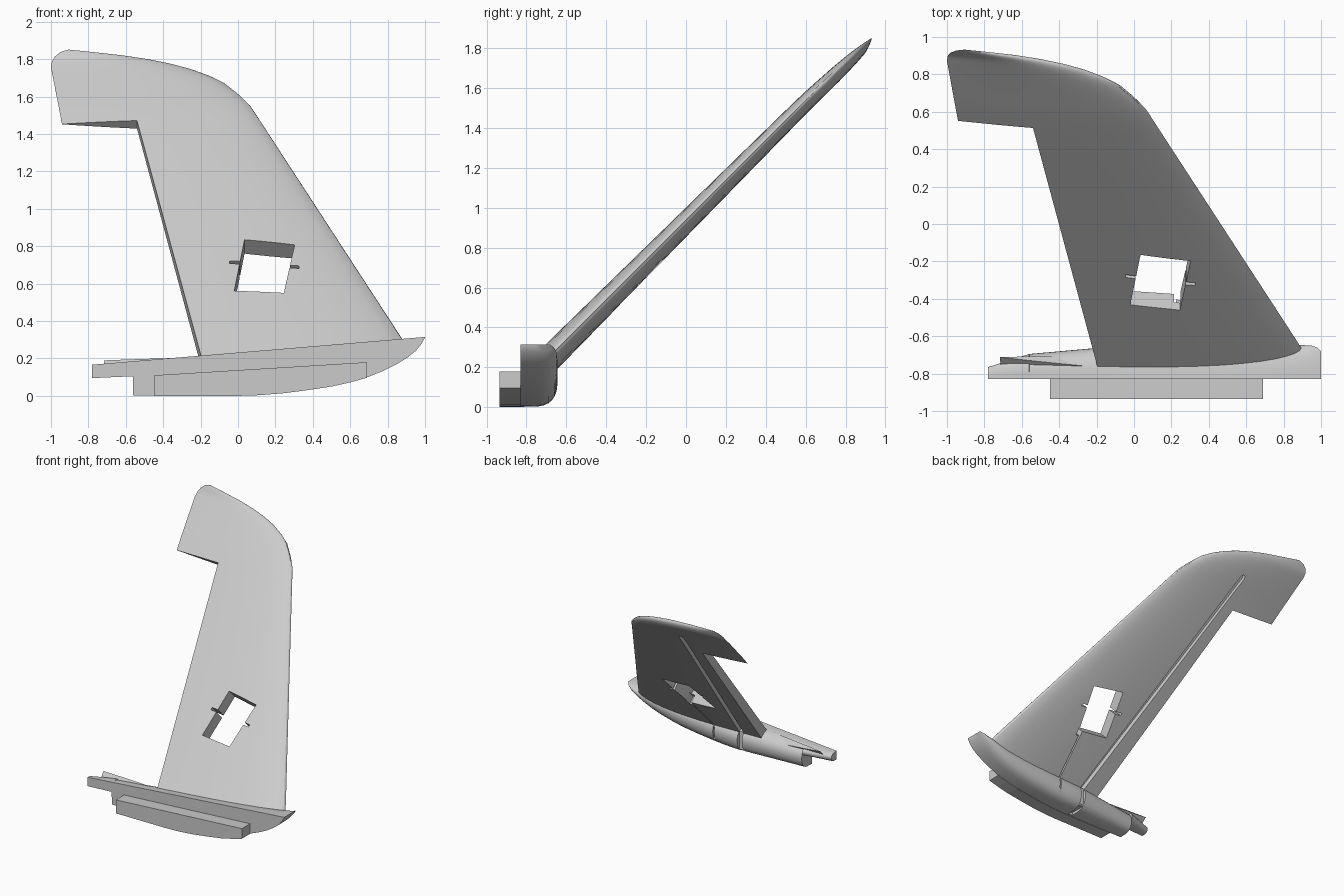
import bpy, bmesh, math
from mathutils import Vector

if "Cube" in bpy.data.objects:
    bpy.data.objects.remove(bpy.data.objects["Cube"])

R = math.sqrt(0.5)


def tilt(x, u, n):
    # fin space (chord, span, normal) to world: the fin leans 45 degrees
    return Vector((x, (u - n) * R, (u + n) * R))


def lerp(table, v):
    for (a, p), (b, q) in zip(table, table[1:]):
        if v <= b:
            return p + (q - p) * (v - a) / (b - a)
    return table[-1][1]


def make(name, rings):
    # skin closed rings of points and cap both ends
    bm = bmesh.new()
    rows = [[bm.verts.new(p) for p in r] for r in rings]
    k = len(rows[0])
    for a, b in zip(rows, rows[1:]):
        for i in range(k):
            j = (i + 1) % k
            bm.faces.new((a[i], a[j], b[j], b[i]))
    bm.faces.new(rows[0])
    bm.faces.new(rows[-1])
    bmesh.ops.recalc_face_normals(bm, faces=bm.faces)
    me = bpy.data.meshes.new(name)
    bm.to_mesh(me)
    bm.free()
    ob = bpy.data.objects.new(name, me)
    bpy.context.collection.objects.link(ob)
    return ob


def prism(pts, n0, n1):
    return make("cutter", [[tilt(x, u, n) for x, u in pts] for n in (n0, n1)])


def box(x0, x1, y0, y1, z0, z1):
    sq = [(x0, y0), (x1, y0), (x1, y1), (x0, y1)]
    return make("cutter", [[Vector((x, y, z)) for x, y in sq] for z in (z0, z1)])


def strip(a, b, w, n0, n1):
    # straight groove cutter from a to b in the fin plane
    a, b = Vector(a), Vector(b)
    d = (b - a).normalized() * w / 2
    s = Vector((-d.y, d.x))
    tip = b + d * 1.2
    return prism([a + s, a - s, b - s, tip - s * .5, tip + s * .5, b + s], n0, n1)


def activate(ob):
    bpy.ops.object.select_all(action='DESELECT')
    ob.select_set(True)
    bpy.context.view_layer.objects.active = ob


def cut(ob, cutters):
    activate(ob)
    for c in cutters:
        c.hide_render = True
        m = ob.modifiers.new("cut", 'BOOLEAN')
        m.operation = 'DIFFERENCE'
        m.solver = 'EXACT'
        m.object = c
        bpy.ops.object.modifier_apply(modifier=m.name)
        bpy.data.objects.remove(c)


def smooth(ob):
    activate(ob)
    bpy.ops.object.shade_smooth_by_angle(angle=math.radians(30))


# fin: symmetric airfoil sections between leading and trailing edge curves
LE = [(-.283, .9), (1.53, .065), (1.58, .03), (1.62, 0), (1.70, -.07), (1.757, -.15),
      (1.81, -.25), (1.849, -.35), (1.885, -.47), (1.915, -.6), (1.945, -.77), (1.967, -.9)]
TE = [(-.35, -.71), (1.41, -.94), (1.86, -1.0), (1.90, -.995), (1.93, -.98), (1.955, -.95), (1.967, -.91)]
spans = [None, -.2, .4, 1.0, 1.4] + sorted({u for u, _ in LE[1:]} | {u for u, _ in TE[2:]})
FR = [(1 - math.cos(math.pi * i / 20)) / 2 for i in range(21)]


def half(f):
    return 5 * (.2969 * math.sqrt(f) - .126 * f - .3516 * f * f + .2843 * f**3 - .1030 * f**4)


rings = []
for u in spans:
    le, te = (.91, -.71) if u is None else (lerp(LE, u), lerp(TE, u))
    c = le - te
    mid = .665 if u is None else .665 - .015 * max(0, (u - 1.5) / .467)
    up, low = [], []
    for f in FR:
        x = le - c * f
        uu = -.42 + .1 * (x + .2) if u is None else u
        n = mid - .028 * f * min(1, c * 2)
        t = .078 * c * half(f) + .0005
        up.append(tilt(x, uu, n + t))
        low.append(tilt(x, uu, n - t))
    rings.append(up + low[::-1])
fin = make("tail_fin", rings)

cut(fin, [
    # control surface opening behind the fin
    prism([(-.195, -.396), (-.54, 1.404), (-1.3, 1.43), (-1.3, -.34), (-.71, -.37)], .3, 1),
    # window with side notches
    prism([(.035, .474), (.303, .431), (.245, .064), (-.02, .092)], .3, 1),
    prism([(-.045, .318), (.05, .308), (.05, .288), (-.045, .298)], .3, 1),
    prism([(.22, .28), (.325, .27), (.325, .25), (.22, .26)], .3, 1),
    prism([(.21, .025), (.25, .022), (.255, .09), (.215, .09)], .3, .66),
    # hinge groove and cable groove on the underside
    strip((-.01, -.46), (-.48, 1.67), .04, .4, .645),
    strip((.205, -.46), (.22, .04), .012, .4, .622),
    # hinge pin hole in the root stub
    prism([(-.245, -.41), (-.22, -.41), (-.22, -.3), (-.245, -.3)], .645, .667),
])
smooth(fin)

# root fairing: flat inner side, rounded outer side
BOT = [(-.78, .095), (-.562, .105), (-.56, .003), (0, .002), (.12, .006), (.25, .018), (.38, .034),
       (.5, .052), (.6, .074), (.7, .103), (.78, .135), (.85, .17), (.91, .208), (.95, .24),
       (.98, .277), (1.0, .312)]
WIDTH = [(-.78, .065), (-.56, .135), (-.2, .175), (.0, .185), (.85, .185), (.95, .18), (.98, .17), (1.0, .15)]
rings = []
for x, zb in BOT:
    zt = .2317 + .0833 * x
    w, mid, h = lerp(WIDTH, x), (zt + zb) / 2, (zt - zb) / 2
    ring = []
    for i in range(17):
        a = math.pi * (.5 - i / 16)
        s = math.sin(a)
        y = w * max(0, math.cos(a)) ** (.75 if s > 0 else .45)
        ring.append(Vector((x, -.83 + y, mid + h * s)))
    rings.append(ring)
fairing = make("root_fairing", rings)
cut(fairing, [
    box(-.05, -.01, -.675, -.5, -.1, .3),
    box(-.05, -.01, -.81, -.5, -.1, .025),
    box(.198, .21, -.66, -.5, -.1, .3),
])
smooth(fairing)

# mounting block on the flat side
prof = [(-.45, .11), (.69, .18), (.69, .097), (.6, .072), (.5, .05), (.38, .032), (.25, .015),
        (.12, .004), (0, 0), (-.45, 0)]
make("mounting_block", [[Vector((x, y, z)) for x, z in prof] for y in (-.935, -.828)])
